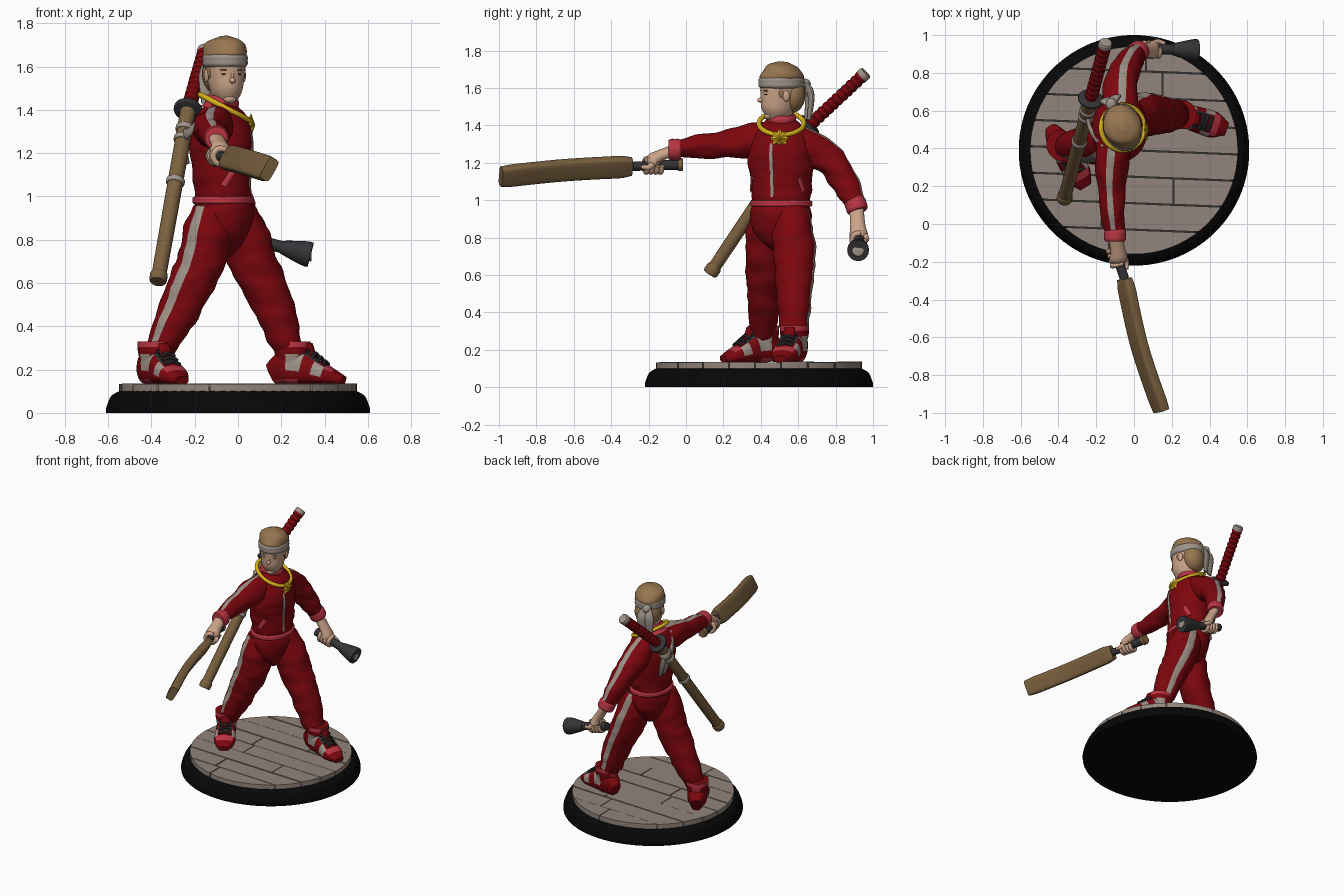
import bpy, bmesh, math, random
from mathutils import Vector, Matrix, noise

if "Cube" in bpy.data.objects:
    bpy.data.objects.remove(bpy.data.objects["Cube"])
random.seed(4)


def P(*c):
    return Vector(c)


def material(name, *rgb):
    m = bpy.data.materials.new(name)
    m.use_nodes = True
    m.diffuse_color = (*rgb, 1)
    shader = m.node_tree.nodes["Principled BSDF"]
    shader.inputs["Base Color"].default_value = (*rgb, 1)
    shader.inputs["Roughness"].default_value = .8
    return m


RED = material("dark red cloth", .2, .002, .004)
PINK = material("rose trim", .48, .035, .055)
GREY = material("pale grey cloth", .34, .29, .25)
SKIN = material("skin", .6, .37, .25)
HAIR = material("sandy hair", .31, .18, .08)
WOOD = material("wood", .2, .12, .05)
DARK = material("charcoal", .035, .033, .036)
GOLD = material("gold", .7, .46, .01)
FLOOR = material("floor boards", .29, .235, .2)
BLACK = material("black", .002, .002, .002)
X, Y, Z = P(1, 0, 0), P(0, 1, 0), P(0, 0, 1)


def finish(bm, name, mats, angle=40):
    bmesh.ops.recalc_face_normals(bm, faces=bm.faces)
    mesh = bpy.data.meshes.new(name)
    bm.to_mesh(mesh)
    bm.free()
    ob = bpy.data.objects.new(name, mesh)
    bpy.context.collection.objects.link(ob)
    for m in mats:
        mesh.materials.append(m)
    bpy.ops.object.select_all(action="DESELECT")
    ob.select_set(True)
    bpy.context.view_layer.objects.active = ob
    bpy.ops.object.shade_smooth_by_angle(angle=math.radians(angle))


def blend(values, u):
    """Smooth curve through evenly spaced values, for numbers and points alike."""
    last = len(values) - 1
    i = max(0, min(int(u * last), last - 1))
    t = u * last - i
    a, b, c, d = values[max(i - 1, 0)], values[i], values[i + 1], values[min(i + 2, last)]
    return b + .5 * t * ((c - a) + t * ((2 * a - 5 * b + 4 * c - d) + t * (3 * b - a - 3 * c + d)))


def tube(name, mats, path, radii, side=P(1, .5, .7), rule=None, flat=1, wide=None, n=24, steps=20, box=1, fold=0):
    """Loft along a path; radii lie along side, wide across it; rule(u, degrees) picks the colour."""
    bm, rings = bmesh.new(), []
    centres = [blend(path, i / steps) for i in range(steps + 1)]
    for i, centre in enumerate(centres):
        t = (centres[min(i + 1, steps)] - centres[max(i - 1, 0)]).normalized()
        s = (side - t * t.dot(side)).normalized()
        w, ring = t.cross(s), []
        r = blend(radii, i / steps)
        across = blend(wide, i / steps) if wide else r * flat
        for j in range(n):
            a = math.tau * (j - .5) / n
            c, q = (math.copysign(abs(f) ** box, f) for f in (math.cos(a), math.sin(a)))
            off = s * c * r + w * q * across
            co = centre + off
            co += off.normalized() * fold * noise.noise(P(co.x * 9, co.y * 9, co.z * 20))
            ring.append(bm.verts.new(co))
        rings.append(ring)
    for i in range(steps):
        for j in range(n):
            k = (j + 1) % n
            f = bm.faces.new((rings[i][j], rings[i][k], rings[i + 1][k], rings[i + 1][j]))
            if rule:
                f.material_index = rule((i + .5) / steps, (j * 360 / n + 180) % 360 - 180)
    bm.faces.new(rings[0])
    bm.faces.new(rings[-1])
    finish(bm, name, mats)


def band(name, mat, centre, half, r, side=P(1, .5, .7), flat=1):
    tube(name, [mat], [centre - half, centre + half], [r * .88, r, r, r, r * .88], side, flat=flat, steps=12)


def ball(name, mat, loc, size, x=X):
    x = x.normalized()
    rot = Matrix((x, Z.cross(x), Z)).transposed().to_4x4()
    bm = bmesh.new()
    bmesh.ops.create_uvsphere(bm, u_segments=20, v_segments=12, radius=1,
                              matrix=Matrix.Translation(loc) @ rot @ Matrix.Diagonal((*size, 1)))
    finish(bm, name, [mat], 80)


# Round stand with a boarded top
BASE = P(0, .39, 0)
tube("stand", [BLACK], [BASE, BASE + Z * .1], [.61, .61, .6, .585, .55], X, n=72)
tube("board_gaps", [DARK], [BASE + Z * .1, BASE + Z * .12], [.54, .54], X, n=72, steps=1)
ROWS, WIDTH = 8, .14


def cut(bm, point, normal):
    bmesh.ops.bisect_plane(bm, geom=bm.verts[:] + bm.edges[:] + bm.faces[:], plane_co=point, plane_no=normal, clear_outer=True)
    bmesh.ops.holes_fill(bm, edges=[e for e in bm.edges if e.is_boundary])


for row in range(ROWS):
    front = BASE + Y * (WIDTH * (row - ROWS / 2) + .003)
    joint = BASE + X * random.uniform(-.25, .25)
    lean = P(.04, 1, 0)
    for way in (X, -X):
        bm = bmesh.new()
        bmesh.ops.create_cone(bm, cap_ends=True, segments=72, radius1=.55, radius2=.55,
                              depth=random.uniform(.064, .074), matrix=Matrix.Translation(BASE + Z * .1))
        cut(bm, front, -lean)
        cut(bm, front + Y * (WIDTH - .006), lean)
        cut(bm, joint + way * .003, -way)
        finish(bm, "floor_board", [FLOOR], 25)


# Trousers with side stripes
def stripe(u, a):
    return int(abs(a) < 10)


def limb(name, path, radii, side):
    tube(name, [RED, GREY], path, radii, side, stripe, n=40, steps=30, fold=.012)


WAIST, NECK = P(-.07, .51, .97), P(-.08, .51, 1.43)
tube("hips", [RED], [WAIST, P(-.06, .5, .72)], [.155, .165, .15, .1, .03], Y, flat=.85, fold=.008)
limb("right_leg", [P(-.12, .45, .94), P(-.165, .43, .72), P(-.26, .42, .5), P(-.37, .41, .28)],
     [.09, .115, .11, .1, .085, .06], P(-.6, -.8, 0))
limb("left_leg", [P(-.02, .56, .94), P(.06, .58, .72), P(.16, .58, .5), P(.235, .58, .28)],
     [.09, .115, .11, .1, .085, .065], P(.2, 1, 0))


# High-top shoes: red upper, rose patches, grey panels, dark laces
def shoe_rule(u, a):
    a = abs(a)
    if a > 125:
        return int(u < .45)
    if a < 35 and .35 < u < .66:
        return 3
    if 40 < a < 95 and (.26 < u < .46 or .62 < u < .74):
        return 2
    return int(a < 60 and .76 < u < .84)


def collar_rule(u, a):
    return 2 if 50 < abs(a) < 100 and u < .55 else int(u > .75 or abs(a) > 150)


def shoe(name, ankle, d):
    d.normalize()
    across, ground = d.cross(Z), ankle + Z * .13
    heights = [.05, .08, .08, .06, .04, .02]
    tube(name + "_shoe", [RED, PINK, GREY, DARK],
         [ground + d * (.07 * i - .1) + Z * h for i, h in enumerate(heights)], heights, Z, shoe_rule,
         wide=[.035, .065, .065, .07, .07, .035], box=.75)
    tube(name + "_shoe_collar", [RED, PINK, GREY], [ground + Z * .07, ground + Z * .2], [.075, .075, .085, .085], d,
         collar_rule, flat=.9)
    tube(name + "_shoe_tongue", [RED], [ground + d * .11 + Z * .1, ground + d * .085 + Z * .19], [.015, .012], d, flat=2.4)
    for k in range(4):
        lace = ground + d * (.09 + .024 * k) + Z * (.165 - .019 * k)
        tube(name + "_lace", [DARK], [lace - across * .04 - Z * .015, lace, lace + across * .04 - Z * .015], [.009, .009], n=8)


shoe("right", P(-.385, .415, 0), P(.5, -.85, 0))
shoe("left", P(.25, .58, 0), P(.93, -.3, 0))

# Jacket
TORSO, DEPTH = [.155, .16, .17, .18, .15, .08], .82
tube("jacket", [RED], [WAIST, NECK], TORSO, Y, flat=DEPTH, n=32, steps=30, fold=.008)
band("waistband", PINK, WAIST + Z * .012, Z * .02, .166, Y, DEPTH + .03)
tube("collar", [PINK], [NECK - Z * .03, NECK + P(.01, 0, .03)], [.1, .08, .08, .07], Y)


def chest(deg, u):
    a, r = math.radians(deg), blend(TORSO, u)
    return WAIST.lerp(NECK, u) + P(r * DEPTH * math.cos(a), r * math.sin(a), 0)


tube("zip", [GREY], [chest(-18, k / 10) for k in range(1, 10)], [.008, .008], X, flat=1.3, n=8)
for name, low, high in (("left_pocket", 48, 34), ("right_pocket", -88, -68)):
    tube(name, [PINK], [chest(low, .17), chest((low + high) / 2, .25), chest(high, .33)], [.008, .008],
         chest(low, 0) - WAIST, flat=2, n=10)

# Sleeves and cuffs
R_WRIST, L_WRIST = P(-.1, -.06, 1.27), P(.02, .91, .97)
limb("right_sleeve", [P(-.1, .47, 1.33), P(-.12, .2, 1.3), R_WRIST], [.09, .093, .073, .06, .05], P(-.15, 0, 1))
limb("left_sleeve", [P(-.08, .56, 1.34), P(-.06, .78, 1.2), L_WRIST], [.08, .095, .083, .07, .05], P(.15, .9, .4))
band("right_cuff", PINK, R_WRIST, Y * .033, .058)
band("left_cuff", PINK, L_WRIST, P(.01, .01, -.03), .058)


# Hands closed around a grip
def hand(name, wrist, palm, axis):
    axis.normalize()
    out = wrist - palm
    out = (out - axis * axis.dot(out)).normalized()
    e = axis.cross(out)
    tube(name + "_palm", [SKIN], [wrist, palm + out * .04, palm + out * .01], [.04, .04, .05, .045], e, flat=.75, n=16)
    for k in range(4):
        knuckle = palm + axis * (.026 * k - .034)
        bends = [math.radians(60 * j - 20) for j in range(6)]
        tube(name + "_finger", [SKIN], [knuckle + (out * math.cos(a) + e * math.sin(a)) * .037 for a in bends],
             [.015, .013], axis, n=10)
    tube(name + "_thumb", [SKIN], [palm + out * .03 - e * .02, palm - e * .04 + axis * .04, palm - e * .03 + axis * .08],
         [.02, .011], out, n=10)


R_PALM, L_PALM = P(-.09, -.17, 1.185), P(.085, .925, .8)
hand("right_hand", R_WRIST, R_PALM, P(.27, -1, 0))
hand("left_hand", L_WRIST, L_PALM, P(1, 0, -.25))

# Flat bat and torch
BLADE, POMMEL = P(-.05, -.29, 1.18), P(-.12, -.03, 1.19)
tube("bat_blade", [WOOD], [BLADE, P(.03, -.65, 1.16), P(.145, -.99, 1.125)], [.05] + [.06] * 8 + [.055],
     P(.5, 0, .85), flat=.5, box=.45)
tube("bat_grip", [DARK], [POMMEL, R_PALM, BLADE], [.03, .025, .025], n=16)
band("bat_grip_end", WOOD, POMMEL, Y * .015, .034)
TAIL, LENS = P(0, .93, .82), P(.335, .92, .73)
tube("torch_barrel", [DARK], [TAIL, LENS], [.028, .028], n=20)
tube("torch_head", [DARK], [TAIL.lerp(LENS, .6), LENS], [.03, .036, .044, .052, .058, .058], n=20)
band("torch_lens", GREY, LENS, X * .004, .03)

# Sword across the back
TOP, GUARD, TIP = P(-.15, .96, 1.68), P(-.23, .66, 1.4), P(-.37, .13, .61)
UP, DOWN = (TOP - GUARD).normalized(), (TIP - GUARD).normalized()
tube("sword_grip", [RED], [GUARD, TOP], [.031, .031], n=16)
for k in range(1, 12):
    band("grip_wrap", RED, GUARD.lerp(TOP, k / 12), UP * .013, .035)
band("sword_pommel", GREY, TOP - UP * .015, UP * .018, .036)
band("sword_guard", DARK, GUARD, UP * .012, .067)
tube("scabbard", [WOOD], [GUARD, TIP], [.036, .036, .034], n=20)
band("scabbard_cap", WOOD, TIP - DOWN * .02, DOWN * .025, .041)
for u in (.11, .17, .42):
    band("scabbard_cord", GREY, GUARD.lerp(TIP, u), DOWN * .014, .043)
KNOT = P(-.25, .61, 1.3)
ball("strap_knot", GREY, KNOT, P(.035, .035, .04))
tube("back_strap", [GREY], [KNOT, P(-.23, .5, 1.29), P(-.16, .4, 1.37)], [.012, .012], X, flat=2)
for lean in (.03, -.02):
    tube("strap_tail", [GREY], [KNOT, KNOT + P(0, lean, -.07), KNOT + P(.02, lean, -.15)], [.012, .014, .008], X, flat=2, n=12)

# Necklace and sunburst pendant
PENDANT = P(.06, .5, 1.33)
turns = [math.tau * k / 16 for k in range(17)]
tube("necklace", [GOLD], [NECK + P(.02 + .115 * math.cos(a), .12 * math.sin(a), -.02 - .06 * math.cos(a)) for a in turns],
     [.013, .013], Z, n=10, steps=40)
bm = bmesh.new()
rim = [bm.verts.new(PENDANT + (Y * math.sin(a) + Z * math.cos(a)) * (.035 if k % 2 else .055)) for k, a in enumerate(turns[:-1])]
for depth in (.02, -.02):
    hub = bm.verts.new(PENDANT + X * depth)
    for k, v in enumerate(rim):
        bm.faces.new((hub, rim[k - 1], v))
finish(bm, "pendant", [GOLD], 20)

# Head, built along its own facing direction
F = P(.3, -.95, 0).normalized()
S = Z.cross(F)


def at(f, s, z):
    return P(-.06, .51, z) + F * f + S * s


SLIM = .82
tube("neck", [SKIN], [NECK - Z * .03, at(0, 0, 1.52)], [.06, .06], F)
tube("head", [SKIN], [at(.05, 0, 1.43), at(.01, 0, 1.56), at(0, 0, 1.7)], [.035, .08, .1, .11, .11, .09], F, flat=SLIM)
tube("hair_top", [HAIR], [at(0, 0, 1.63), at(-.01, 0, 1.74)], [.11, .12, .112, .09, .03], F, flat=SLIM, fold=.014)
ball("hair_back", HAIR, at(-.055, 0, 1.565), P(.075, .092, .1), F)
band("headband", GREY, at(0, 0, 1.628), Z * .032, .125, F, SLIM)
BOW = at(-.135, -.02, 1.62)
ball("headband_knot", GREY, BOW, P(.03, .035, .03))
for s in (-.03, .02):
    tube("headband_tail", [GREY], [BOW, BOW + S * s + P(0, .03, -.06), BOW + S * s + P(0, .02, -.19)], [.014, .016, .01],
         F, flat=2.2, n=12)
ball("nose", SKIN, at(.113, 0, 1.535), P(.022, .014, .014), F)
ball("nose_bridge", SKIN, at(.104, 0, 1.56), P(.013, .01, .03), F)
ball("chin", SKIN, at(.075, 0, 1.45), P(.022, .03, .02), F)
ball("mouth", PINK, at(.096, 0, 1.5), P(.007, .025, .004), F)
for s in (-1, 1):
    ball("ear", SKIN, at(0, s * .09, 1.557), P(.02, .01, .03), F)
    ball("sideburn", HAIR, at(.025, s * .083, 1.575), P(.015, .008, .03), F)
    ball("eye", DARK, at(.1, s * .036, 1.565), P(.006, .013, .004), F + S * s * .4)
    ball("eyebrow", HAIR, at(.1, s * .037, 1.585), P(.009, .02, .004), F + S * s * .4)
